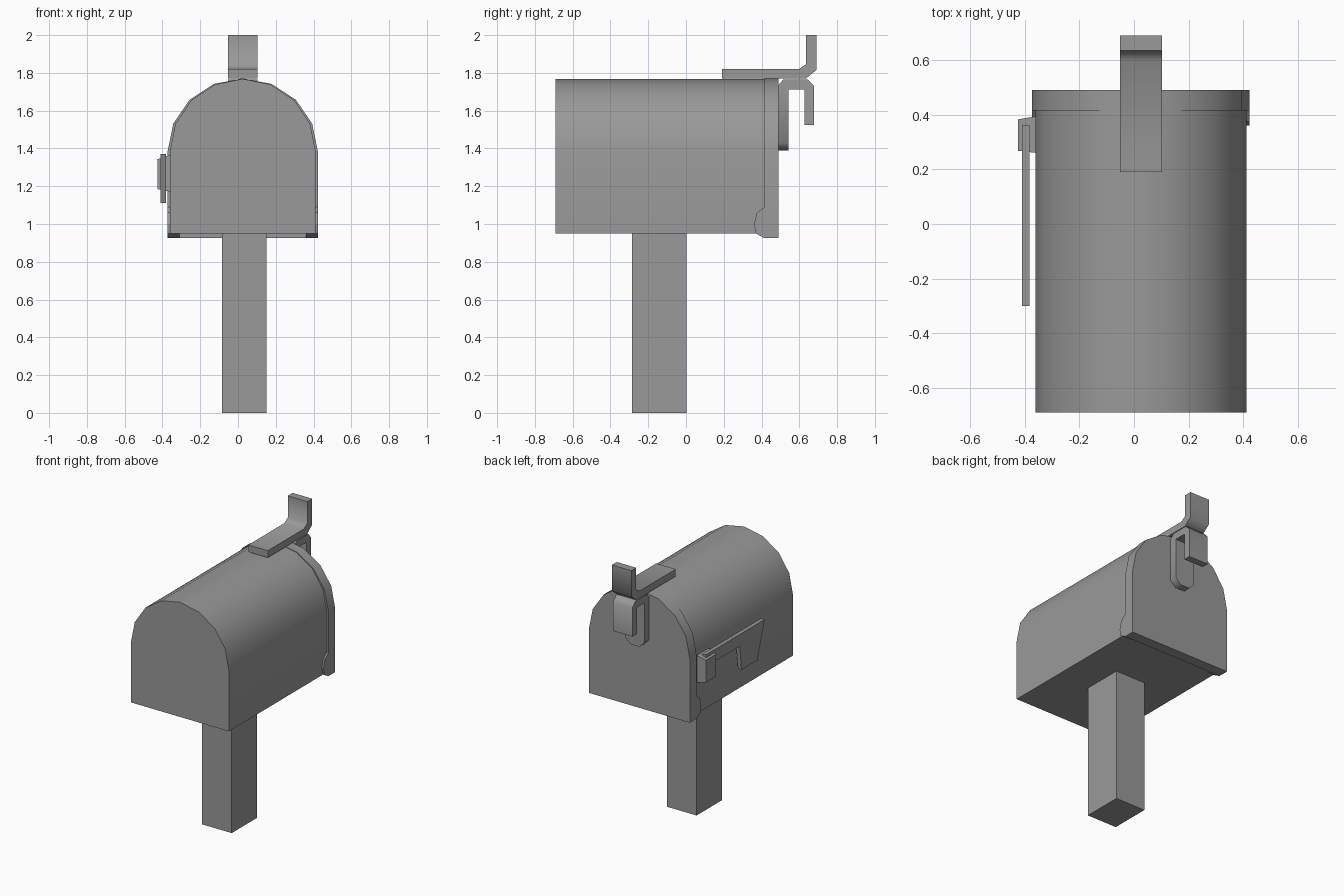
import bpy, bmesh
from math import sin, cos, pi, radians

if "Cube" in bpy.data.objects:
    bpy.data.objects.remove(bpy.data.objects["Cube"])

CX = 0.025  # centre line of box and latch
GREY = bpy.data.materials.new("dark_grey")
GREY.diffuse_color = (0.32, 0.32, 0.32, 1)
GREY.use_nodes = True
GREY.node_tree.nodes["Principled BSDF"].inputs["Base Color"].default_value = GREY.diffuse_color


def finish(name, bm, smooth=0):
    bmesh.ops.recalc_face_normals(bm, faces=bm.faces)
    me = bpy.data.meshes.new(name)
    bm.to_mesh(me)
    bm.free()
    me.materials.append(GREY)
    ob = bpy.data.objects.new(name, me)
    bpy.context.collection.objects.link(ob)
    if smooth:
        bpy.ops.object.select_all(action='DESELECT')
        ob.select_set(True)
        bpy.context.view_layer.objects.active = ob
        bpy.ops.object.shade_smooth_by_angle(angle=radians(smooth))
    return ob


def loft(bm, ring_a, ring_b):
    a = [bm.verts.new(p) for p in ring_a]
    b = [bm.verts.new(p) for p in ring_b]
    bm.faces.new(a)
    bm.faces.new(b[::-1])
    for i in range(len(a)):
        j = (i + 1) % len(a)
        bm.faces.new((a[i], a[j], b[j], b[i]))


def clip_corners(bm, z, size):
    """Chamfer the corners of a strap end that lies at height z."""
    edges = [e for e in bm.edges
             if abs(e.verts[0].co.x - e.verts[1].co.x) < 1e-4
             and all(abs(v.co.z - z) < 1e-4 for v in e.verts)]
    bmesh.ops.bevel(bm, geom=edges, offset=size, segments=1, affect='EDGES')


def side_prism(name, yz, x0, x1, smooth=0, clips=()):
    bm = bmesh.new()
    loft(bm, [(x0, y, z) for y, z in yz], [(x1, y, z) for y, z in yz])
    for z, size in clips:
        clip_corners(bm, z, size)
    return finish(name, bm, smooth)


def arch_prism(name, rx, rz, bottom, y0, y1):
    arc = [(CX + rx * cos(i * pi / 8), 1.383 + rz * sin(i * pi / 8)) for i in range(9)]
    xz = [(CX + rx, bottom)] + arc + [(CX - rx, bottom)]
    bm = bmesh.new()
    loft(bm, [(x, y0, z) for x, z in xz], [(x, y1, z) for x, z in xz])
    return finish(name, bm, 30)


def rect(y0, y1, z0, z1):
    return [(y0, z0), (y1, z0), (y1, z1), (y0, z1)]


# Post, box and door
side_prism("post", rect(-0.285, 0.002, 0, 0.95), -0.085, 0.15)
arch_prism("box", 0.386, 0.385, 0.95, -0.69, 0.42)
arch_prism("door", 0.398, 0.388, 0.925, 0.415, 0.49)

# Hinge ears at the lower door corners
ear = [(0.415, 1.09), (0.375, 1.06), (0.36, 1.0), (0.37, 0.95), (0.415, 0.925)]
for side, s in (("left", -1), ("right", 1)):
    side_prism("hinge_ear_" + side, ear, CX + s * 0.335, CX + s * 0.398)

# Latch tongue on the roof
side_prism("latch_tongue", [(0.19, 1.77), (0.19, 1.82), (0.597, 1.82), (0.635, 1.845),
                            (0.635, 2.0), (0.69, 2.0), (0.69, 1.815), (0.635, 1.77)],
           CX - 0.077, CX + 0.077, 62)

# Door handle: hooked strap with clipped lower corners
side_prism("door_handle", [(0.49, 1.39), (0.49, 1.735), (0.515, 1.765), (0.645, 1.765),
                           (0.678, 1.73), (0.678, 1.525), (0.628, 1.525),
                           (0.628, 1.713), (0.542, 1.713), (0.542, 1.39)],
           CX - 0.077, CX + 0.077, 62, [(1.39, 0.04), (1.525, 0.022)])

# Signal flag and its tapered pivot block
side_prism("flag", [(0.36, 1.37), (-0.30, 1.37), (-0.22, 1.11), (-0.04, 1.11),
                    (-0.02, 1.285), (0.36, 1.285)], -0.41, -0.382)
bm = bmesh.new()
loft(bm, [(-0.425, y, z) for y, z in rect(0.268, 0.383, 1.185, 1.343)],
     [(-0.355, y, z) for y, z in rect(0.26, 0.395, 1.17, 1.368)])
finish("flag_pivot", bm)
